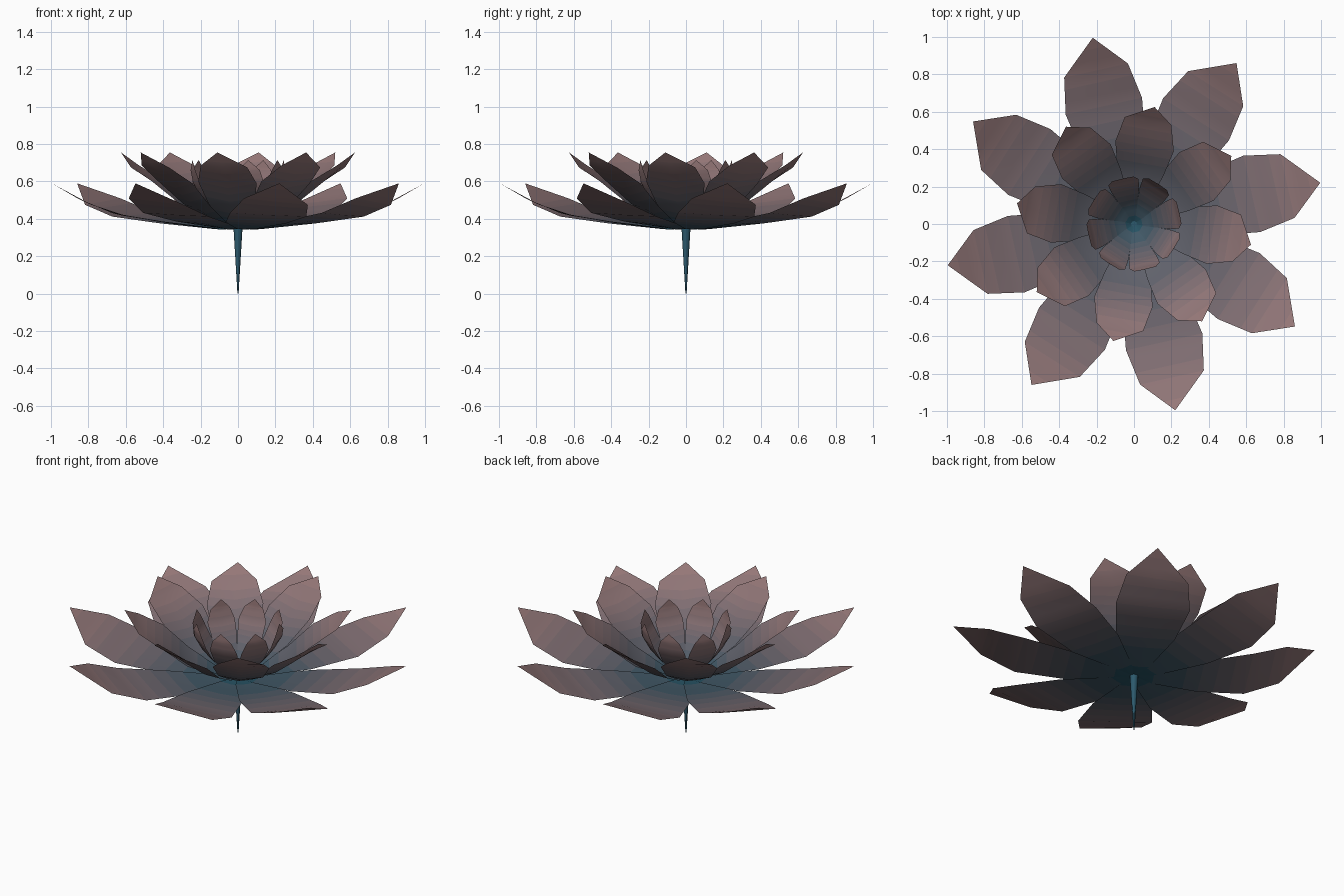
import bpy, bmesh, math

if "Cube" in bpy.data.objects:
    bpy.data.objects.remove(bpy.data.objects["Cube"])

def lerp(a, b, t):
    return tuple(p + (q - p) * t for p, q in zip(a, b))

# Base-to-tip colour gradient, teal to dusty rose
STEPS = 10
mats = []
for i in range(STEPS):
    m = bpy.data.materials.new(f"petal_shade_{i}")
    m.diffuse_color = lerp((0.02, 0.085, 0.125, 1), (0.31, 0.19, 0.19, 1), i / (STEPS - 1))
    m.use_nodes = True
    m.node_tree.nodes["Principled BSDF"].inputs["Base Color"].default_value = m.diffuse_color
    mats.append(m)

# One petal: rows of (radius, mid z, left offset, left z, right offset, right z)
def petal(name, rows, angle):
    fine = []
    for a, b in zip(rows, rows[1:]):
        fine += [lerp(a, b, k / 3) for k in range(3)]
    fine.append(rows[-1])
    ca, sa = math.cos(angle), math.sin(angle)
    bm = bmesh.new()
    grid = []
    for u, z, l, lz, r, rz in fine:
        mid = (l + r) / 2
        pts = ((l, lz), (mid, z), (r, rz))
        grid.append([bm.verts.new((u * ca + v * sa, u * sa - v * ca, h)) for v, h in pts])
    span = fine[-1][0] + fine[-1][1] - fine[0][0] - fine[0][1]
    for i in range(len(grid) - 1):
        t = ((fine[i][0] + fine[i + 1][0] + fine[i][1] + fine[i + 1][1]) / 2
             - fine[0][0] - fine[0][1]) / span
        for j in range(2):
            f = bm.faces.new((grid[i][j], grid[i][j + 1], grid[i + 1][j + 1], grid[i + 1][j]))
            f.material_index = max(0, min(STEPS - 1, int(t * STEPS)))
            f.smooth = True
    # Close the pointed tip
    bmesh.ops.remove_doubles(bm, verts=bm.verts, dist=0.0005)
    bm.normal_update()
    if sum(f.normal.z for f in bm.faces) < 0:
        bmesh.ops.reverse_faces(bm, faces=bm.faces)
    me = bpy.data.meshes.new(name)
    bm.to_mesh(me)
    bm.free()
    for m in mats:
        me.materials.append(m)
    ob = bpy.data.objects.new(name, me)
    bpy.context.collection.objects.link(ob)

OUTER = [(0.02, 0.345, -0.012, 0.346, 0.012, 0.346),
         (0.11, 0.344, -0.07, 0.346, 0.06, 0.352),
         (0.38, 0.376, -0.18, 0.376, 0.15, 0.386),
         (0.65, 0.420, -0.23, 0.412, 0.188, 0.432),
         (0.845, 0.492, -0.195, 0.475, 0.154, 0.51),
         (1.02, 0.59, 0, 0.59, 0, 0.59)]
MIDDLE = [(0.02, 0.348, -0.012, 0.35, 0.012, 0.35),
          (0.12, 0.372, -0.065, 0.38, 0.055, 0.385),
          (0.28, 0.455, -0.14, 0.47, 0.11, 0.48),
          (0.42, 0.565, -0.175, 0.59, 0.142, 0.60),
          (0.555, 0.675, -0.148, 0.675, 0.105, 0.685),
          (0.635, 0.755, 0, 0.755, 0, 0.755)]
INNER = [(0.015, 0.35, -0.01, 0.352, 0.01, 0.352),
         (0.10, 0.405, -0.045, 0.41, 0.04, 0.41),
         (0.185, 0.51, -0.08, 0.515, 0.07, 0.515),
         (0.23, 0.59, -0.09, 0.595, 0.075, 0.595),
         (0.248, 0.66, -0.065, 0.66, 0.052, 0.66),
         (0.25, 0.715, 0, 0.715, 0, 0.715)]

# Three rings of eight petals
for ring, rows, start in (("outer", OUTER, 12.5), ("middle", MIDDLE, 35), ("inner", INNER, 12.5)):
    for k in range(8):
        petal(f"{ring}_petal_{k + 1}", rows, math.radians(start + 45 * k))

# Tapered stem
bpy.ops.mesh.primitive_cone_add(vertices=8, radius1=0.003, radius2=0.024, depth=0.35,
                                location=(0, 0, 0.175))
stem = bpy.context.object
stem.name = "stem"
m = bpy.data.materials.new("stem_teal")
m.diffuse_color = (0.025, 0.1, 0.15, 1)
m.use_nodes = True
m.node_tree.nodes["Principled BSDF"].inputs["Base Color"].default_value = m.diffuse_color
stem.data.materials.append(m)
bpy.ops.object.shade_smooth_by_angle(angle=math.radians(50))
